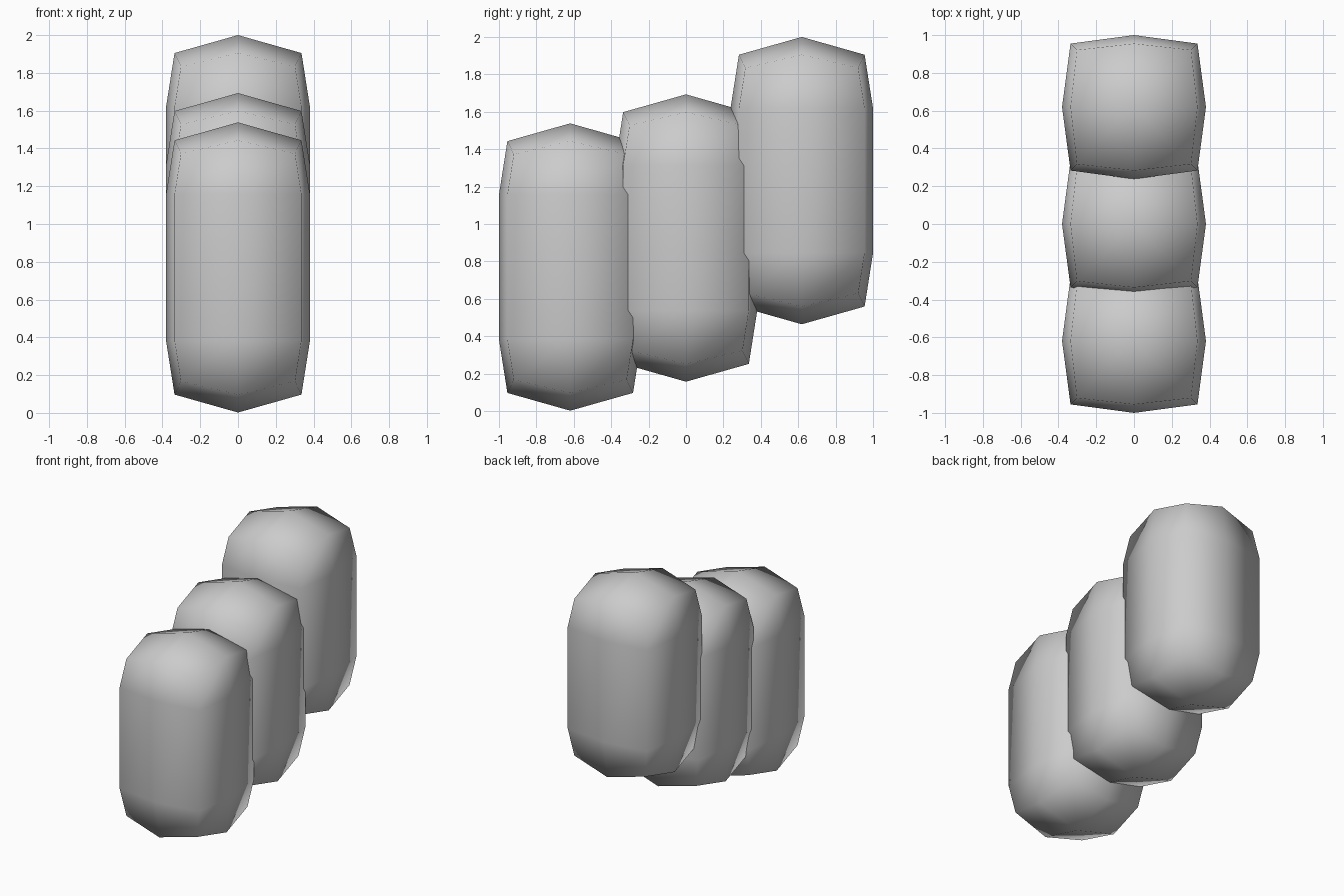
import bpy, bmesh, math

if "Cube" in bpy.data.objects:
    bpy.data.objects.remove(bpy.data.objects["Cube"])

HALF = 0.381      # face-centre half width
HEIGHT = 1.536    # capsule height


def capsule(name, y, z0):
    """Low-poly rounded square capsule: four rings of eight points plus two poles."""
    bm = bmesh.new()
    mid_z = z0 + HEIGHT / 2
    straight = HEIGHT / 2 - HALF

    def ring(mid, corner, mid_rise, corner_rise, side):
        pts = []
        for i in range(8):
            a = i * math.pi / 4
            is_corner = i % 2 == 1
            r = corner * math.sqrt(2) if is_corner else mid
            rise = corner_rise if is_corner else mid_rise
            pts.append(bm.verts.new((r * math.cos(a), y + r * math.sin(a),
                                     mid_z + side * (straight + rise))))
        return pts

    rings = [ring(0.336, 0.302, 0.286, 0.215, -1),
             ring(HALF, 0.336, 0, 0, -1),
             ring(HALF, 0.336, 0, 0, 1),
             ring(0.336, 0.302, 0.286, 0.215, 1)]
    # side walls and shoulders
    for a, b in zip(rings, rings[1:]):
        for i in range(8):
            j = (i + 1) % 8
            bm.faces.new((a[i], a[j], b[j], b[i]))
    # four quads close each end
    for r, side in ((rings[0], -1), (rings[3], 1)):
        pole = bm.verts.new((0, y, mid_z + side * HEIGHT / 2))
        for i in range(0, 8, 2):
            bm.faces.new((pole, r[i], r[i + 1], r[(i + 2) % 8]))
    bmesh.ops.recalc_face_normals(bm, faces=bm.faces)
    for f in bm.faces:
        f.smooth = True
    mesh = bpy.data.meshes.new(name)
    bm.to_mesh(mesh)
    bm.free()
    bpy.context.collection.objects.link(bpy.data.objects.new(name, mesh))


# three overlapping capsules, stepping up towards the back
for name, y, z0 in (("front_capsule", -0.619, 0.002),
                    ("middle_capsule", 0.0, 0.157),
                    ("back_capsule", 0.619, 0.464)):
    capsule(name, y, z0)
